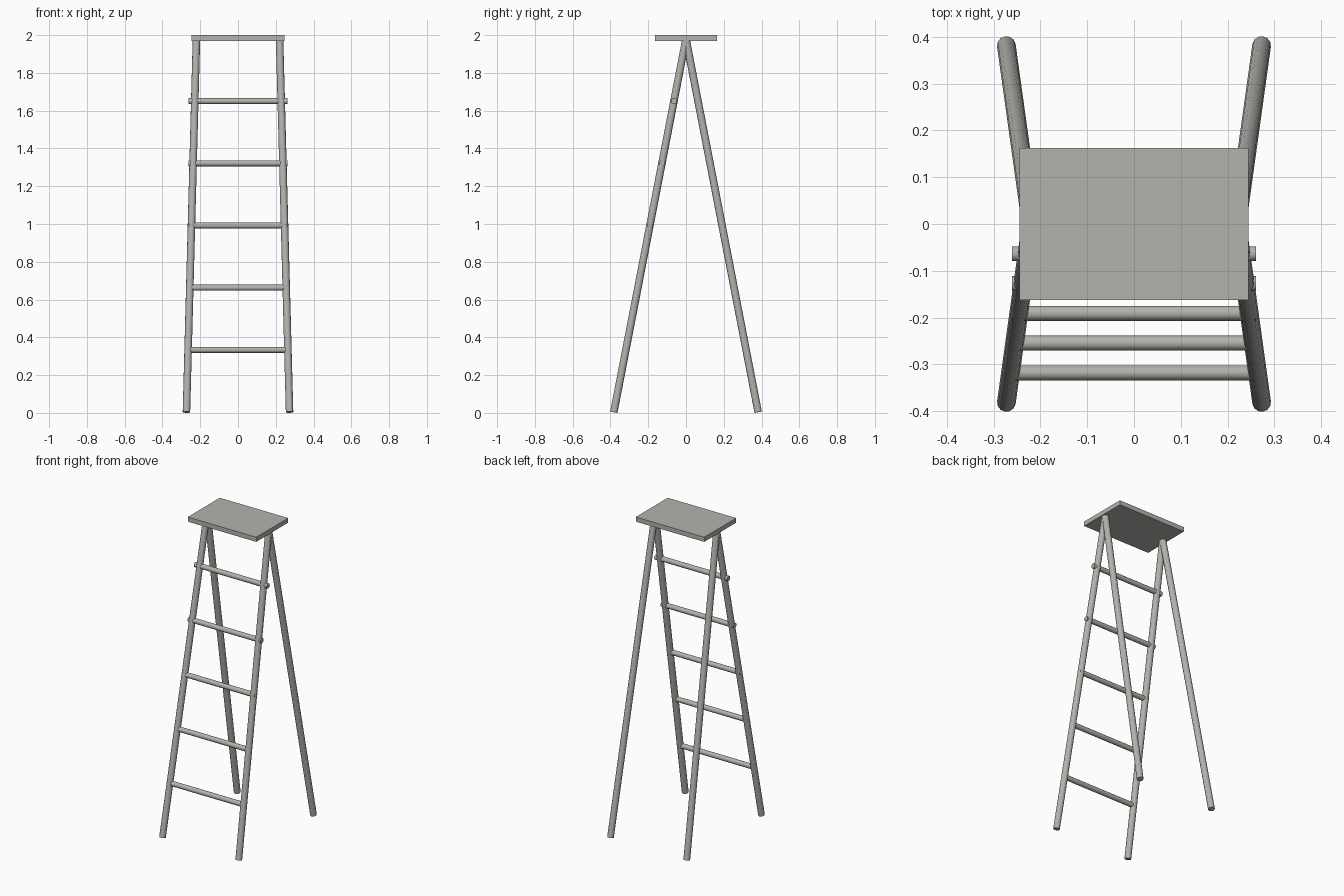
import bpy
import math
from mathutils import Vector

if "Cube" in bpy.data.objects:
    bpy.data.objects.remove(bpy.data.objects["Cube"], do_unlink=True)

# One warm grey for the whole ladder
GREY = (0.45, 0.45, 0.42, 1.0)
grey = bpy.data.materials.new("warm_grey")
grey.use_nodes = True
grey.diffuse_color = GREY
grey.node_tree.nodes["Principled BSDF"].inputs["Base Color"].default_value = GREY


def rod(name, start, end, radius, sides=12):
    """Round bar with flat ends between two points."""
    start, end = Vector(start), Vector(end)
    axis = end - start
    bpy.ops.mesh.primitive_cylinder_add(
        vertices=sides, radius=radius, depth=axis.length,
        location=(start + end) / 2,
        rotation=axis.to_track_quat('Z', 'Y').to_euler())
    obj = bpy.context.object
    obj.name = name
    obj.data.materials.append(grey)
    bpy.ops.object.shade_smooth_by_angle(angle=math.radians(40))
    return obj


FOOT = Vector((0.273, 0.382, 0.004))
HEAD = Vector((0.22, 0.0, 1.98))

# Four splayed legs meeting in pairs under the platform
for side_name, sx in (("left", 1), ("right", -1)):
    for end_name, sy in (("front", -1), ("back", 1)):
        mirror = Vector((sx, sy, 1))
        rod(f"{end_name}_{side_name}_leg", FOOT * mirror, HEAD * mirror, 0.02)

# Five equal rungs, evenly spaced along the front legs
for i in range(1, 6):
    p = FOOT.lerp(HEAD, i / 6)
    rod(f"rung_{i}", (-0.261, -p.y, p.z), (0.261, -p.y, p.z), 0.016)

# Top platform
bpy.ops.mesh.primitive_cube_add(size=1, location=(0, 0, 1.985))
platform = bpy.context.object
platform.name = "platform"
platform.scale = (0.49, 0.326, 0.03)
bpy.ops.object.transform_apply(location=False, rotation=False, scale=True)
platform.data.materials.append(grey)
